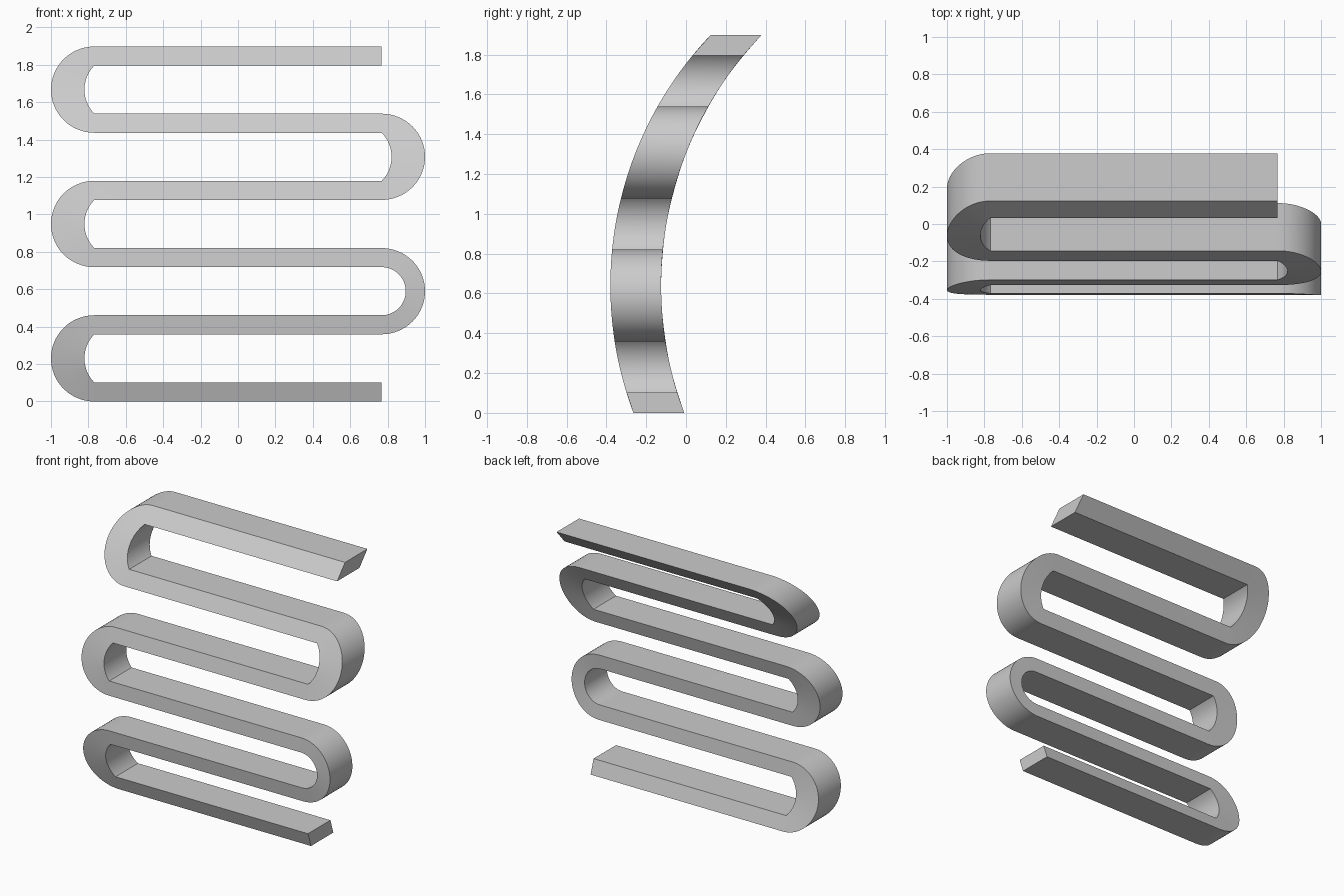
import bpy, bmesh, math

cube = bpy.data.objects.get("Cube")
if cube:
    bpy.data.objects.remove(cube, do_unlink=True)

PITCH, THICK, DEPTH = 0.3592, 0.102, 0.255
BAR_END, SEGMENTS, TURNS = 0.768, 32, 5
OUTER = (PITCH + THICK) / 2
GAP = (PITCH - THICK) / 2
LEAN_RADIUS, LEAN_Z = 1.824, 0.64


def lean(z):
    """Front surface y of the curved back-leaning sweep."""
    return -0.38 + LEAN_RADIUS - math.sqrt(LEAN_RADIUS**2 - (z - LEAN_Z)**2)


def turn(k):
    """Paired outer and inner edge points of one U-bend."""
    side = -1 if k % 2 == 0 else 1
    mid = k * PITCH + OUTER
    bulge = GAP if k == 1 else 0.053
    radius = (GAP**2 + bulge**2) / (2 * bulge)
    half = math.asin(min(1, GAP / radius))
    for i in range(SEGMENTS + 1):
        f = 2 * i / SEGMENTS - 1
        a, b = f * math.pi / 2, f * half
        outer = (side * (BAR_END + (1 - BAR_END) * math.cos(a)),
                 mid + OUTER * math.sin(a))
        inner = (side * (BAR_END + bulge - radius + radius * math.cos(b)),
                 mid + radius * math.sin(b))
        yield (outer, inner) if side < 0 else (inner, outer)


# Edge pairs along the whole serpentine path
top = TURNS * PITCH
rows = [((BAR_END, 0), (BAR_END, THICK))]
for k in range(TURNS):
    rows.extend(turn(k))
rows.append(((BAR_END, top + THICK), (BAR_END, top)))

# Sweep a four-cornered section along the path
bm = bmesh.new()
rings = []
for a, b in rows:
    corners = [(a, 0), (b, 0), (b, DEPTH), (a, DEPTH)]
    rings.append([bm.verts.new((x, lean(z) + d, z)) for (x, z), d in corners])
for r, s in zip(rings, rings[1:]):
    for i in range(4):
        j = (i + 1) % 4
        bm.faces.new((r[i], r[j], s[j], s[i]))
bm.faces.new(rings[0])
bm.faces.new(rings[-1])
bmesh.ops.recalc_face_normals(bm, faces=bm.faces)
mesh = bpy.data.meshes.new("serpentine_band")
bm.to_mesh(mesh)
bm.free()

# Single grey material
grey = bpy.data.materials.new("light_grey")
grey.use_nodes = True
colour = (0.6, 0.6, 0.6, 1)
grey.diffuse_color = colour
grey.node_tree.nodes["Principled BSDF"].inputs["Base Color"].default_value = colour
mesh.materials.append(grey)

band = bpy.data.objects.new("serpentine_band", mesh)
bpy.context.collection.objects.link(band)
bpy.ops.object.select_all(action="DESELECT")
band.select_set(True)
bpy.context.view_layer.objects.active = band
bpy.ops.object.shade_smooth_by_angle(angle=math.radians(30))
